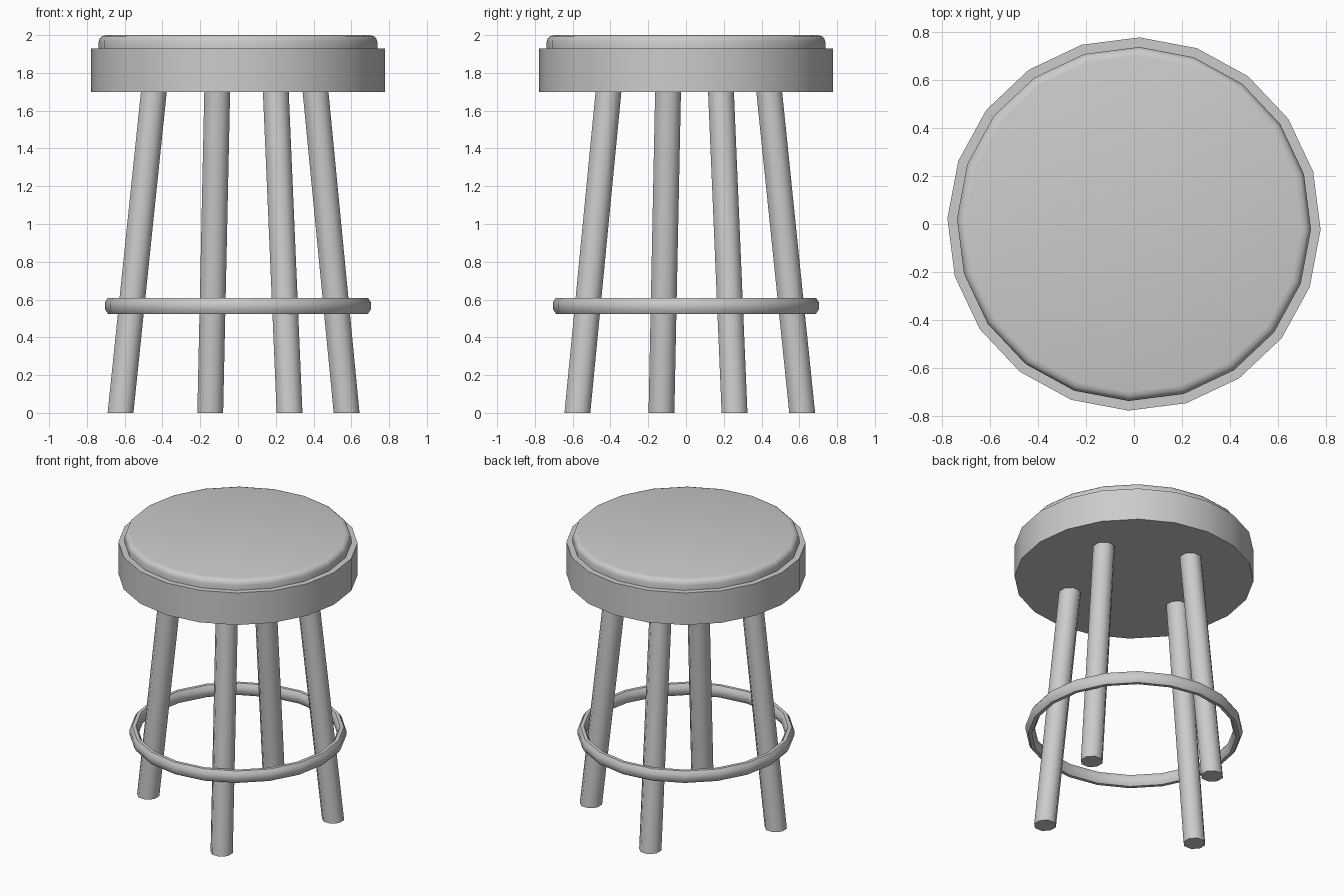
import bpy, bmesh
from math import sin, cos, pi, radians

if "Cube" in bpy.data.objects:
    bpy.data.objects.remove(bpy.data.objects["Cube"])

PHASE = radians(-1.7)
SIDES = 20


def make_object(name, rings, wrap=False):
    """Skin a list of equal-length vertex rings; cap the ends or wrap round."""
    bm = bmesh.new()
    loops = [[bm.verts.new(p) for p in ring] for ring in rings]
    n = len(loops[0])
    pairs = list(zip(loops, loops[1:]))
    if wrap:
        pairs.append((loops[-1], loops[0]))
    else:
        bm.faces.new(loops[0][::-1])
        bm.faces.new(loops[-1])
    for a, b in pairs:
        for i in range(n):
            j = (i + 1) % n
            bm.faces.new((a[i], a[j], b[j], b[i]))
    bmesh.ops.recalc_face_normals(bm, faces=bm.faces)
    mesh = bpy.data.meshes.new(name)
    bm.to_mesh(mesh)
    bm.free()
    ob = bpy.data.objects.new(name, mesh)
    bpy.context.collection.objects.link(ob)
    bpy.ops.object.select_all(action='DESELECT')
    ob.select_set(True)
    bpy.context.view_layer.objects.active = ob
    bpy.ops.object.shade_smooth_by_angle(angle=radians(50))
    return ob


def circle(x, y, z, r, n, phase=0.0):
    return [(x + r * cos(phase + 2 * pi * i / n),
             y + r * sin(phase + 2 * pi * i / n), z) for i in range(n)]


def lathe(name, profile, wrap=False):
    return make_object(name, [circle(0, 0, z, r, SIDES, PHASE)
                              for r, z in profile], wrap)


# Seat base and rounded cushion
lathe("seat_base", [(0.778, 1.70), (0.778, 1.93)])
lathe("seat_cushion", [(0.738, 1.92), (0.738, 1.965), (0.732, 1.983),
                       (0.72, 1.995), (0.70, 2.0)])

# Foot ring: tall octagonal section
section = []
for k in range(8):
    a = pi / 8 + k * pi / 4
    section.append((0.677 + 0.0303 * cos(a), 0.567 + 0.046 * sin(a)))
lathe("foot_ring", section, wrap=True)

# Splayed legs: foot centre and the centre where each meets the seat
legs = {
    "left_leg": ((-0.622, -0.13), (-0.445, -0.095)),
    "right_leg": ((0.575, 0.257), (0.41, 0.185)),
    "front_leg": ((0.273, -0.575), (0.20, -0.41)),
    "back_leg": ((-0.147, 0.615), (-0.11, 0.44)),
}
for name, (foot, top) in legs.items():
    make_object(name, [circle(*foot, 0.0, 0.074, 8, pi / 8),
                       circle(*top, 1.705, 0.074, 8, pi / 8)])
